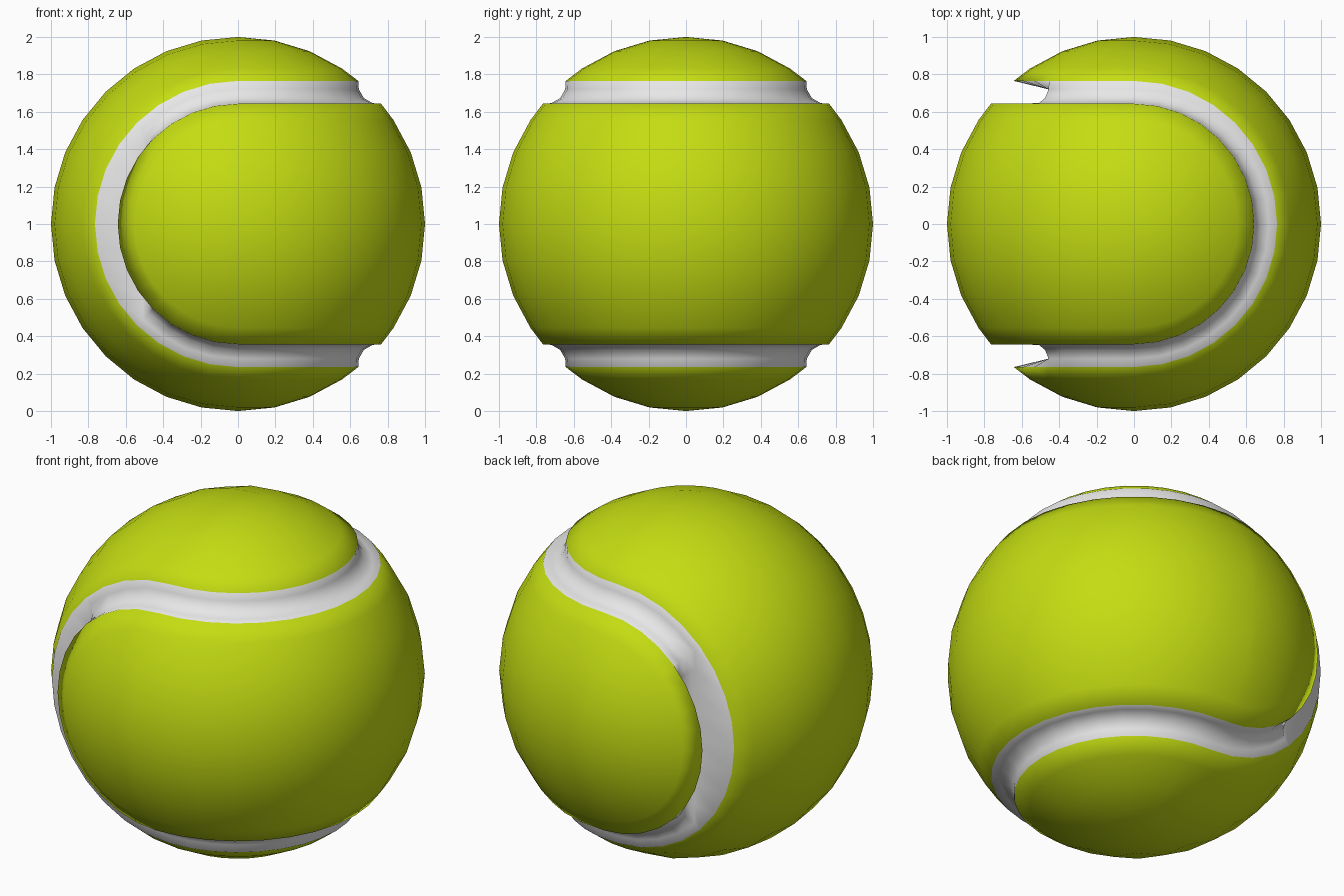
import bpy, bmesh, math

if "Cube" in bpy.data.objects:
    bpy.data.objects.remove(bpy.data.objects["Cube"])

SEG = 16          # steps per half turn
H = 0.765         # groove lip, far coordinate
L = 0.643         # groove lip, near coordinate


def material(name, rgb):
    m = bpy.data.materials.new(name)
    m.diffuse_color = (*rgb, 1)
    m.use_nodes = True
    m.node_tree.nodes["Principled BSDF"].inputs["Base Color"].default_value = m.diffuse_color
    return m


# Quarter profile (radius, height): equator, groove, pole; symmetric about 45 degrees
def arc(degs):
    return [(math.cos(math.radians(d)), math.sin(math.radians(d))) for d in degs]


groove = [(H, L), (0.72, 0.646), (0.673, 0.673), (0.646, 0.72), (L, H)]
quarter = arc([0, 11.25, 22.5, 33.75]) + groove + arc([56.25, 67.5, 78.75, 90])
n = len(quarter)
profile = [(r, -h) for r, h in reversed(quarter[1:])] + quarter
mid = n - 1
white_spans = {mid + k for k in range(4, 8)} | {mid - 1 - k for k in range(4, 8)}
floor_rows = {mid + s * k for k in (5, 6, 7) for s in (1, -1)}

bm = bmesh.new()


# Half ball: lathe the profile a half turn about z (right) or y (left)
def half_ball(left):
    rows = []
    for i, (r, h) in enumerate(profile):
        row = []
        for j in range(SEG + 1):
            t = -math.pi / 2 + math.pi * j / SEG
            x, y = r * math.cos(t), r * math.sin(t)
            if left:
                # the left groove floor is cut straight across its middle
                if i in floor_rows:
                    x = min(x, r * math.cos(math.pi / 4))
                row.append(bm.verts.new((-x, h, y)))
            else:
                row.append(bm.verts.new((x, y, h)))
        rows.append(row)
    for i in range(len(rows) - 1):
        for j in range(SEG):
            a, b = rows[i], rows[i + 1]
            if i == 0:
                vs = (a[0], b[j + 1], b[j])
            elif i == len(rows) - 2:
                vs = (a[j], a[j + 1], b[0])
            else:
                vs = (a[j], a[j + 1], b[j + 1], b[j])
            f = bm.faces.new(vs)
            f.smooth = True
            f.material_index = 1 if i in white_spans else 0


half_ball(False)
half_ball(True)
bmesh.ops.remove_doubles(bm, verts=bm.verts[:], dist=0.0005)
loose = [v for v in bm.verts if not v.link_faces]
bmesh.ops.delete(bm, geom=loose, context='VERTS')
bmesh.ops.recalc_face_normals(bm, faces=bm.faces[:])
bmesh.ops.translate(bm, verts=bm.verts[:], vec=(0, 0, 1))

me = bpy.data.meshes.new("ball")
bm.to_mesh(me)
bm.free()
me.materials.append(material("felt yellow green", (0.55, 0.72, 0.006)))
me.materials.append(material("seam white", (0.8, 0.8, 0.8)))
ball = bpy.data.objects.new("ball", me)
bpy.context.collection.objects.link(ball)
